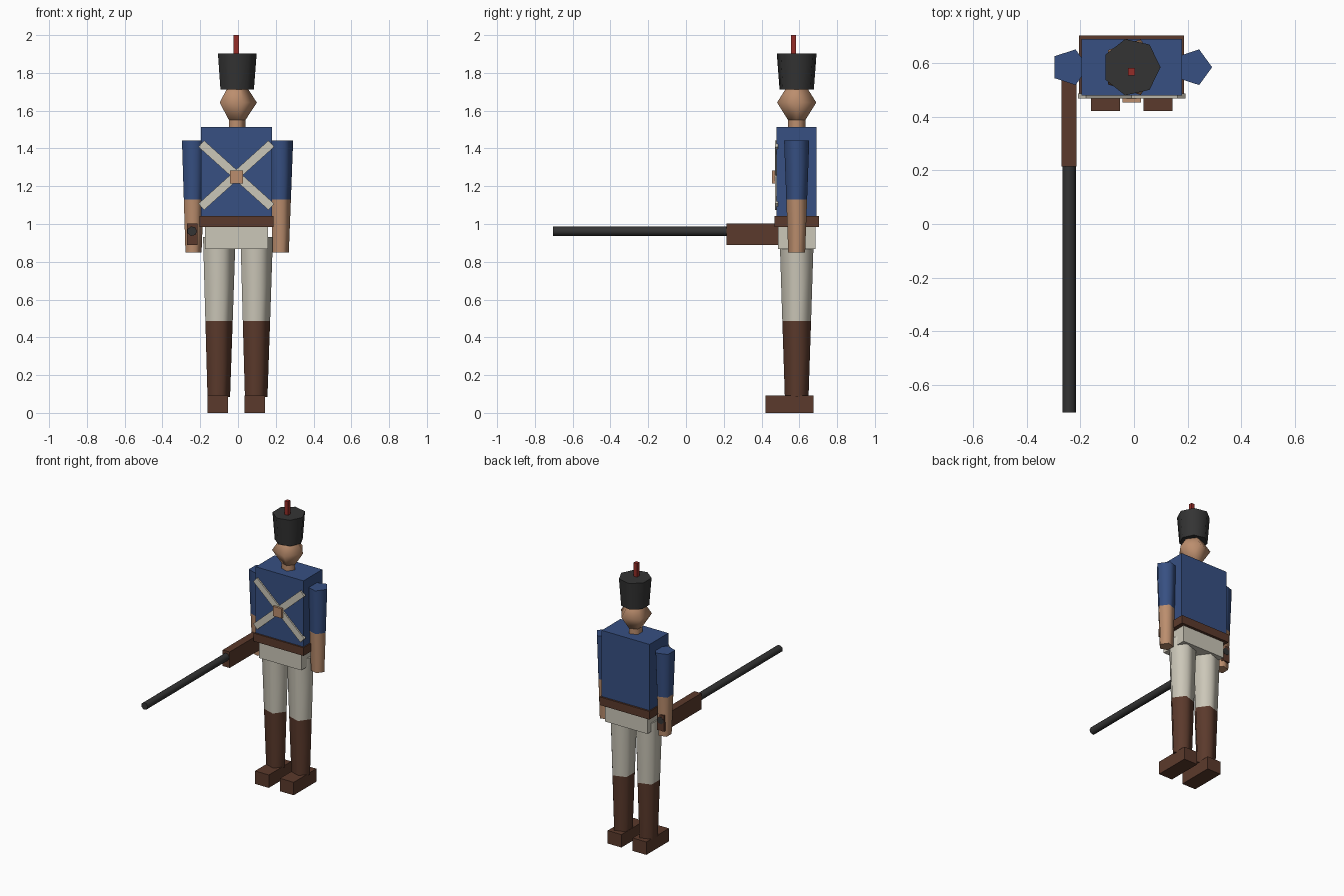
import bpy, bmesh
from math import pi, cos, sin, radians
from mathutils import Matrix, Vector

if "Cube" in bpy.data.objects:
    bpy.data.objects.remove(bpy.data.objects["Cube"], do_unlink=True)

CX, CY = -0.009, 0.586  # body axis


def material(name, rgb):
    m = bpy.data.materials.new(name)
    m.use_nodes = True
    m.diffuse_color = (*rgb, 1)
    m.node_tree.nodes["Principled BSDF"].inputs["Base Color"].default_value = (*rgb, 1)
    return m


BLUE = material("coat blue", (0.038, 0.08, 0.225))
SKIN = material("skin tan", (0.5, 0.27, 0.155))
CREAM = material("cream cloth", (0.6, 0.57, 0.48))
BROWN = material("leather brown", (0.105, 0.042, 0.025))
BLACK = material("dark grey", (0.034, 0.034, 0.034))
RED = material("plume red", (0.3, 0.026, 0.021))


def finish(name, bm, mats):
    bmesh.ops.recalc_face_normals(bm, faces=bm.faces)
    mesh = bpy.data.meshes.new(name)
    bm.to_mesh(mesh)
    bm.free()
    for m in mats:
        mesh.materials.append(m)
    ob = bpy.data.objects.new(name, mesh)
    bpy.context.collection.objects.link(ob)
    return ob


def box(name, mat, center, size, tilt=0):
    """Block of a given size, tilted in the front plane."""
    bm = bmesh.new()
    bmesh.ops.create_cube(bm, size=1)
    bm.transform(Matrix.Translation(center) @ Matrix.Rotation(tilt, 4, 'Y')
                 @ Matrix.Diagonal((*size, 1)))
    return finish(name, bm, [mat])


def column(name, mats, sides, rings, place):
    """Stack of (radius, height) polygons; one material per band."""
    bm = bmesh.new()
    loops = [[bm.verts.new((r * cos(2 * pi * i / sides), r * sin(2 * pi * i / sides), z))
              for i in range(sides)] for r, z in rings]
    for band, (lo, hi) in enumerate(zip(loops, loops[1:])):
        for i in range(sides):
            j = (i + 1) % sides
            bm.faces.new((lo[i], lo[j], hi[j], hi[i])).material_index = min(band, len(mats) - 1)
    bm.faces.new(loops[0][::-1])
    bm.faces.new(loops[-1]).material_index = len(mats) - 1
    bm.transform(place)
    ob = finish(name, bm, mats)
    bpy.ops.object.select_all(action='DESELECT')
    ob.select_set(True)
    bpy.context.view_layer.objects.active = ob
    bpy.ops.object.shade_smooth_by_angle(angle=radians(80))
    return ob


def at(dx=0):
    return Matrix.Translation((CX + dx, CY, 0))


# Torso
box("coat", BLUE, (CX, CY, 1.278), (0.376, 0.212, 0.47))
box("belt", BROWN, (CX, CY + 0.001, 1.014), (0.392, 0.236, 0.058))
box("hips", CREAM, (CX, CY, 0.927), (0.334, 0.2, 0.118))

# Crossed straps and buckle
for side, tilt in (("left", -42), ("right", 42)):
    box(side + "_strap", CREAM, (CX, 0.479, 1.258), (0.5, 0.018, 0.045), radians(tilt))
box("strap_buckle", SKIN, (CX, 0.47, 1.248), (0.069, 0.03, 0.069))

# Limbs
for side, s in (("left", 1), ("right", -1)):
    column(side + "_arm", [SKIN, BLUE], 5,
           [(0.047, 0.848), (0.058, 1.13), (0.07, 1.443)], at(s * 0.231))
    column(side + "_leg", [BROWN, CREAM], 5,
           [(0.066, 0.085), (0.08, 0.487), (0.095, 0.93)], at(s * 0.099))
    box(side + "_shoe", BROWN, (CX + s * 0.098, 0.549, 0.046), (0.108, 0.254, 0.092))

# Head and headgear
column("neck", [SKIN], 5, [(0.049, 1.5), (0.049, 1.553)], at())
column("head", [SKIN], 5, [(0.035, 1.53), (0.109, 1.643), (0.035, 1.756)], at())
column("hat", [BLACK], 7, [(0.093, 1.711), (0.108, 1.903)], at())
box("plume", RED, (CX, 0.569, 1.94), (0.027, 0.027, 0.12))

# Long gun held level in the right hand
box("gun_stock", BROWN, (-0.243, 0.424, 0.946), (0.055, 0.42, 0.114))
column("gun_barrel", [BLACK], 7, [(0.026, -0.636), (0.026, 0.705)],
       Matrix.Translation((-0.243, 0, 0.962)) @ Matrix.Rotation(pi / 2, 4, 'X'))
